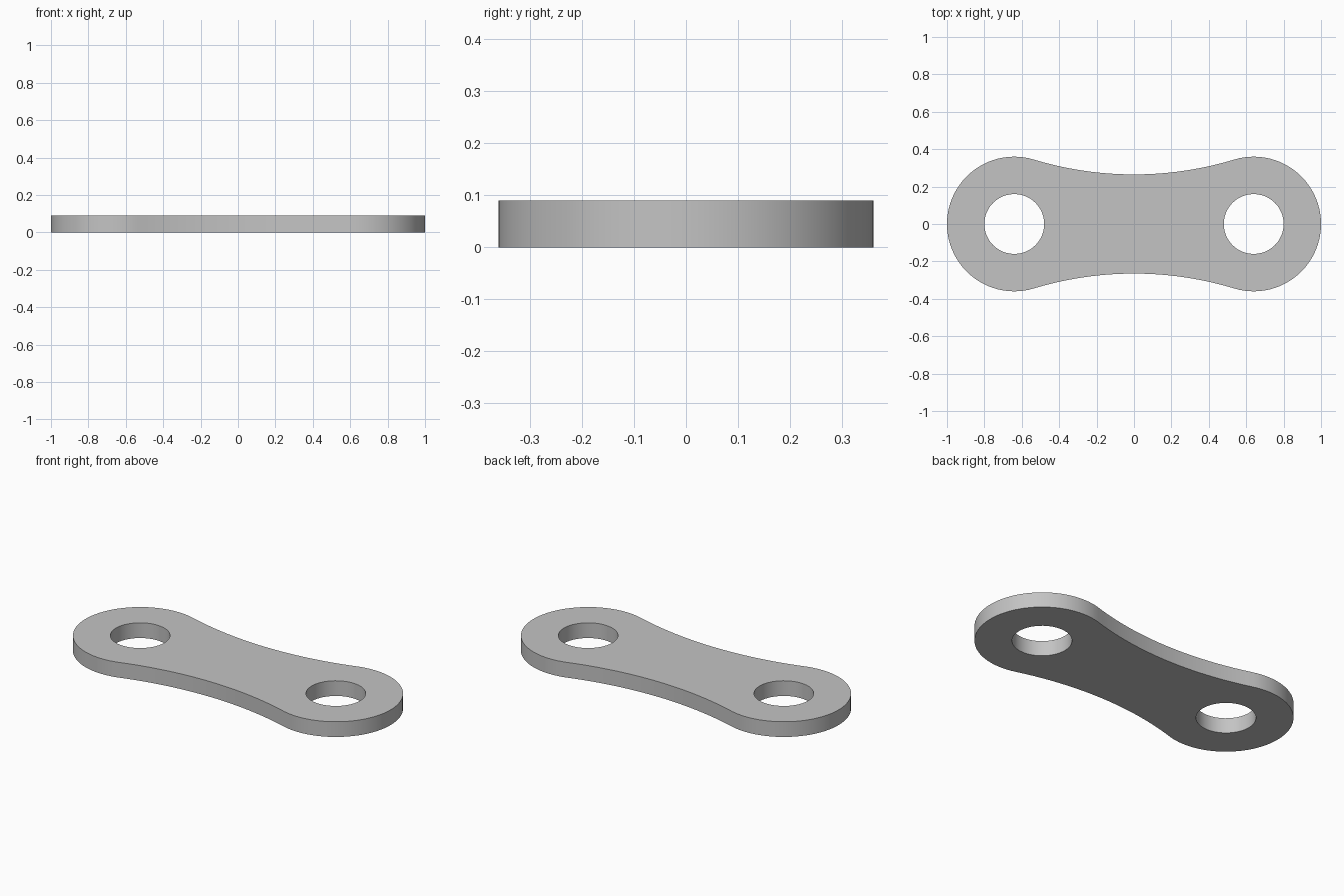
import bpy
import bmesh
from math import cos, sin, pi, atan2, hypot

cube = bpy.data.objects.get("Cube")
if cube:
    bpy.data.objects.remove(cube, do_unlink=True)

PITCH = 0.64      # distance from the middle to each hole
END_R = 0.36      # rounded ends
HOLE_R = 0.16
WAIST = 0.265     # half width in the middle
THICK = 0.09

# Radius of the side arc that is tangent to both rounded ends
ARC_R = (PITCH**2 + WAIST**2 - END_R**2) / (2 * (END_R - WAIST))
ARC_Y = WAIST + ARC_R
JOIN = atan2(ARC_Y, -PITCH)            # where the right end meets the arc
SPAN = atan2(PITCH, ARC_Y)             # half angle of the arc


def arc(cx, cy, r, start, end, steps):
    """Points from start towards end, leaving out the last one."""
    return [(cx + r * cos(start + (end - start) * i / steps),
             cy + r * sin(start + (end - start) * i / steps))
            for i in range(steps)]


def add_loop(bm, points):
    verts = [bm.verts.new((x, y, 0)) for x, y in points]
    return [bm.edges.new((v, verts[i - 1])) for i, v in enumerate(verts)]


# Half of the outline: right end, then upper side arc; the rest is a half turn
half = arc(PITCH, 0, END_R, -JOIN, JOIN, 48)
half += arc(0, ARC_Y, ARC_R, -pi / 2 + SPAN, -pi / 2 - SPAN, 24)
outline = half + [(-x, -y) for x, y in half]

# Flat plate with two holes, extruded to thickness
bm = bmesh.new()
edges = add_loop(bm, outline)
for side in (-1, 1):
    edges += add_loop(bm, arc(side * PITCH, 0, HOLE_R, 0, 2 * pi, 48))
bmesh.ops.triangle_fill(bm, use_beauty=True, use_dissolve=False,
                        edges=edges, normal=(0, 0, 1))
base = bm.faces[:]
result = bmesh.ops.extrude_face_region(bm, geom=base, use_keep_orig=True)
top = [g for g in result["geom"] if isinstance(g, bmesh.types.BMVert)]
bmesh.ops.translate(bm, verts=top, vec=(0, 0, THICK))
bmesh.ops.recalc_face_normals(bm, faces=bm.faces[:])

mesh = bpy.data.meshes.new("link_plate")
bm.to_mesh(mesh)
bm.free()
plate = bpy.data.objects.new("link_plate", mesh)
bpy.context.collection.objects.link(plate)

# Plain grey metal
grey = bpy.data.materials.new("light_grey")
grey.use_nodes = True
colour = (0.55, 0.55, 0.55, 1)
grey.diffuse_color = colour
grey.node_tree.nodes["Principled BSDF"].inputs["Base Color"].default_value = colour
mesh.materials.append(grey)

bpy.ops.object.select_all(action="DESELECT")
plate.select_set(True)
bpy.context.view_layer.objects.active = plate
bpy.ops.object.shade_smooth_by_angle(angle=pi / 6)
